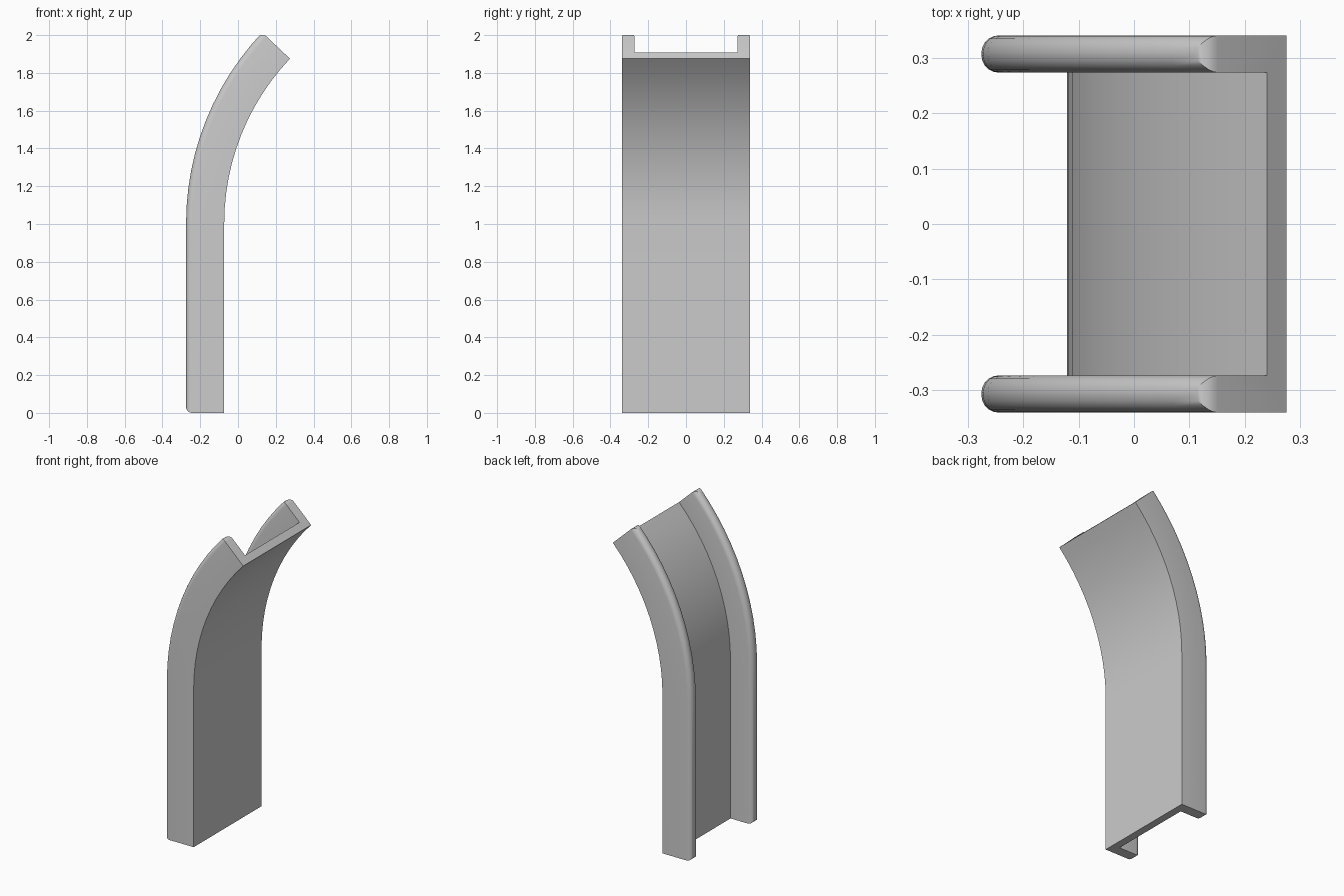
import bpy, bmesh, math

if "Cube" in bpy.data.objects:
    bpy.data.objects.remove(bpy.data.objects["Cube"])

# Main dimensions
HALF_W, INNER_W = 0.34, 0.273      # outer and inner half width of the channel
DEPTH, FLOOR = 0.202, 0.048        # wall depth and floor thickness
X_IN, Z_BEND = -0.073, 1.003       # front face and start of the bend
RADIUS, ANGLE, STEPS = 1.267, math.radians(43.5), 12

# U-shaped cross-section as (y, depth behind the front face)
half = [(HALF_W, 0), (HALF_W, DEPTH), (INNER_W, DEPTH), (INNER_W, FLOOR)]
section = half + [(-y, d) for y, d in reversed(half)]
n = len(section)


def place(y, d, t, z):
    r = RADIUS + d
    return (X_IN + RADIUS - r * math.cos(t), y, z + r * math.sin(t))


# Straight lower run, then an arc leaning towards +x
stations = [(0, 0)] + [(ANGLE * i / STEPS, Z_BEND) for i in range(STEPS + 1)]
bm = bmesh.new()
rings = [[bm.verts.new(place(y, d, t, z)) for y, d in section] for t, z in stations]
rims = set()
for a, b in zip(rings, rings[1:]):
    for i in range(n):
        j = (i + 1) % n
        f = bm.faces.new((a[i], a[j], b[j], b[i]))
        if i in (1, n - 3):
            rims.add(f)
bm.faces.new(rings[0])
bm.faces.new(rings[-1])
bmesh.ops.recalc_face_normals(bm, faces=bm.faces)

# Round the free rims of both side walls, including their ends
edges = [e for e in bm.edges if sum(f in rims for f in e.link_faces) == 1]
bmesh.ops.bevel(bm, geom=edges, offset=0.031, segments=5, profile=0.5,
                affect='EDGES', clamp_overlap=True)

mesh = bpy.data.meshes.new("curved_channel")
bm.to_mesh(mesh)
bm.free()
channel = bpy.data.objects.new("curved_channel", mesh)
bpy.context.collection.objects.link(channel)
bpy.context.view_layer.objects.active = channel
channel.select_set(True)
bpy.ops.object.shade_smooth_by_angle(angle=math.radians(30))
